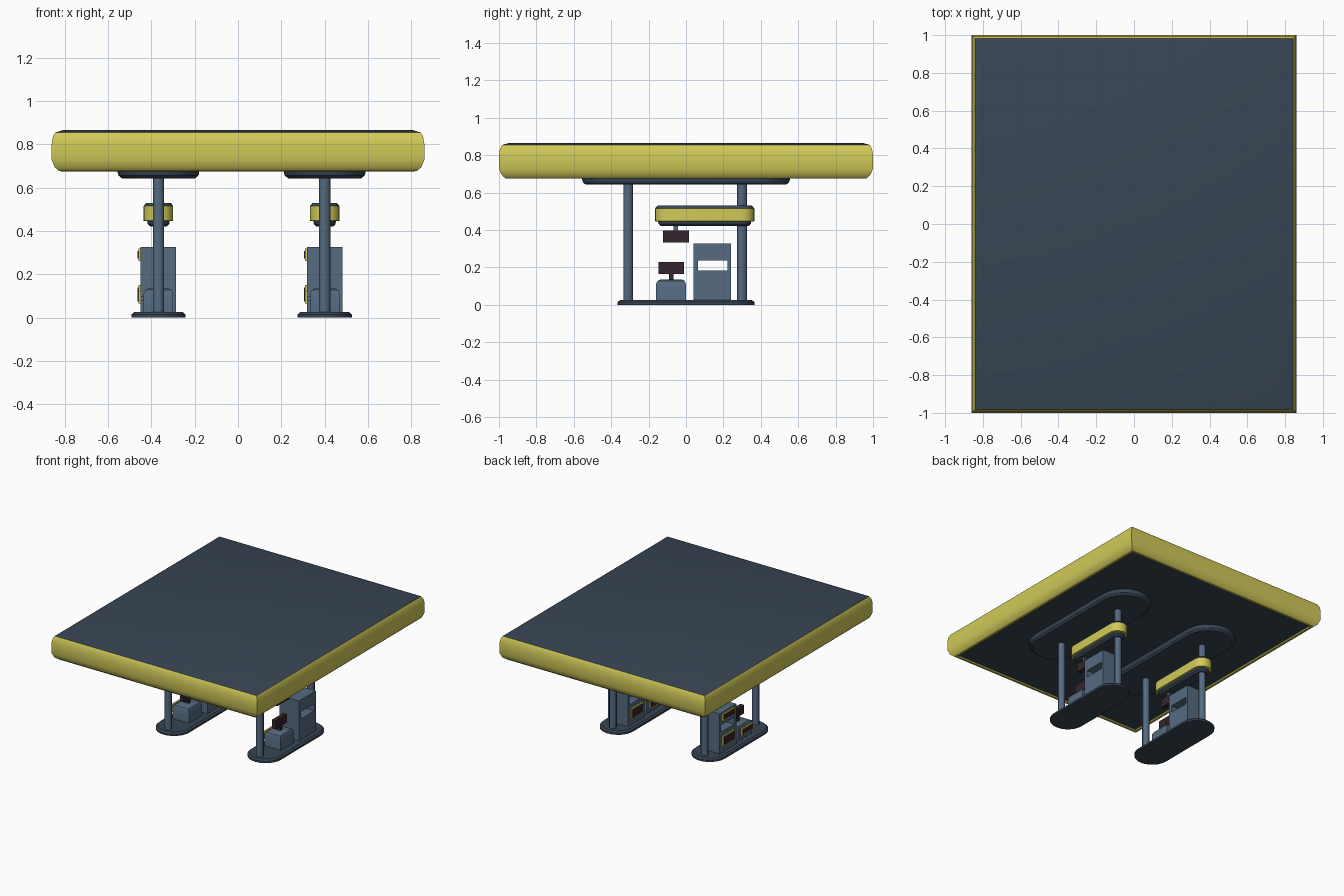
import bpy, bmesh
from math import cos, sin, pi, radians

cube = bpy.data.objects.get("Cube")
if cube:
    bpy.data.objects.remove(cube, do_unlink=True)


def material(name, rgb):
    m = bpy.data.materials.new(name)
    m.use_nodes = True
    m.diffuse_color = (*rgb, 1)
    m.node_tree.nodes["Principled BSDF"].inputs["Base Color"].default_value = (*rgb, 1)
    return m


YELLOW = material("yellow", (0.64, 0.59, 0.10))
SLATE = material("dark slate", (0.040, 0.060, 0.088))
STEEL = material("steel blue", (0.09, 0.145, 0.22))
MAROON = material("dark maroon", (0.035, 0.018, 0.025))


def finish(name, bm, mats, x=0.0):
    bmesh.ops.recalc_face_normals(bm, faces=bm.faces)
    mesh = bpy.data.meshes.new(name)
    bm.to_mesh(mesh)
    bm.free()
    for m in mats:
        mesh.materials.append(m)
    mesh.shade_smooth()
    mesh.set_sharp_from_angle(angle=radians(32))
    ob = bpy.data.objects.new(name, mesh)
    ob.location.x = x
    bpy.context.collection.objects.link(ob)
    return ob


def rect(hx, hy, cy=0.0):
    """Rectangular outline as a function of its inset."""
    return lambda d: [(sx * (hx - d), cy + sy * (hy - d))
                      for sx, sy in ((-1, -1), (1, -1), (1, 1), (-1, 1))]


def stadium(hx, hy, cy=0.0, n=12):
    """Round-ended outline as a function of its inset."""
    def points(d):
        r, straight = hx - d, hy - hx
        pts = []
        for start, side in ((0, 1), (pi, -1)):
            for i in range(n + 1):
                a = start + pi * i / n
                pts.append((r * cos(a), cy + side * straight + r * sin(a)))
        return pts
    return points


def loft(name, outline, rings, mats, x=0.0, bands=None, caps=(0, 0)):
    """Stack inset outlines (inset, z), with a material per band."""
    bm = bmesh.new()
    loops = [[bm.verts.new((*p, z)) for p in outline(d)] for d, z in rings]
    for b, (low, high) in enumerate(zip(loops, loops[1:])):
        for i in range(len(low)):
            j = (i + 1) % len(low)
            f = bm.faces.new((low[i], low[j], high[j], high[i]))
            f.material_index = bands[b] if bands else 0
    for loop, index in zip((loops[0], loops[-1]), caps):
        bm.faces.new(loop).material_index = index
    return finish(name, bm, mats, x)


def box(name, x0, x1, y0, y1, z0, z1, mat, x):
    hx, hy = (x1 - x0) / 2, (y1 - y0) / 2
    return loft(name, rect(hx, hy, (y0 + y1) / 2), [(0, z0), (0, z1)],
                [mat], x + (x0 + x1) / 2)


def slotted_cabinet(name, hx, outer, inner, x):
    """Box pierced along x by a rectangular slot."""
    bm = bmesh.new()

    def ring(px, r):
        y0, y1, z0, z1 = r
        return [bm.verts.new((px, y, z)) for y, z in ((y0, z0), (y1, z0), (y1, z1), (y0, z1))]
    a, b, c, d = ring(-hx, outer), ring(hx, outer), ring(hx, inner), ring(-hx, inner)
    for p, q in ((a, b), (b, c), (c, d), (d, a)):
        for i in range(4):
            j = (i + 1) % 4
            bm.faces.new((p[i], p[j], q[j], q[i]))
    return finish(name, bm, [STEEL], x)


def framed_panel(name, x_face, y0, y1, z0, z1, x):
    """Dark panel with a yellow rim on the island's -x side."""
    box(name + "_rim", x_face - 0.012, x_face, y0, y1, z0, z1, YELLOW, x)
    m = 0.01
    box(name + "_screen", x_face - 0.016, x_face - 0.011,
        y0 + m, y1 - m, z0 + m, z1 - m, MAROON, x)


# Roof: rounded yellow fascia with a dark deck and soffit
loft("canopy_roof", rect(0.86, 1.0),
     [(0.06, 0.682), (0.05, 0.675), (0.035, 0.676), (0.014, 0.694), (0, 0.73),
      (0, 0.80), (0.006, 0.835), (0.017, 0.854), (0.055, 0.866)],
     [YELLOW, SLATE], bands=[0, 0, 0, 0, 0, 0, 0, 1], caps=(1, 1))

# Two identical pump islands
for side, x in (("right", -0.367), ("left", 0.40)):
    loft(side + "_island_base", stadium(0.125, 0.365),
         [(0, 0), (0, 0.014), (0.012, 0.025)], [SLATE], x)
    loft(side + "_ceiling_plate", stadium(0.188, 0.555),
         [(0.02, 0.642), (0.004, 0.655), (0, 0.668), (0, 0.684)], [SLATE], x)

    # Support columns
    for end, y in (("front", -0.309), ("back", 0.30)):
        loft(f"{side}_{end}_column", stadium(0.026, 0.026, y, 6),
             [(0, 0.02), (0, 0.65)], [STEEL], x)

    # Hanging lozenge sign around the back column
    loft(side + "_hanging_sign", stadium(0.068, 0.265, 0.10),
         [(0.03, 0.42), (0.018, 0.432), (0.016, 0.445), (0, 0.447),
          (0, 0.515), (0.012, 0.53)],
         [YELLOW, SLATE], x, bands=[1, 1, 0, 0, 1], caps=(1, 1))

    # Tall cabinet with a slot, and the low cabinet
    slotted_cabinet(side + "_tall_cabinet", 0.082,
                    (0.04, 0.24, 0.02, 0.327), (0.065, 0.222, 0.183, 0.236), x)
    loft(side + "_low_cabinet", rect(0.068, 0.08, -0.08),
         [(0, 0.02), (0, 0.112), (0.008, 0.128), (0.022, 0.135)], [STEEL], x)

    # Panels on the service side
    framed_panel(side + "_upper_panel", -0.08, 0.07, 0.21, 0.262, 0.318, x)
    framed_panel(side + "_lower_panel", -0.08, 0.07, 0.21, 0.07, 0.15, x)
    box(side + "_low_cabinet_mount", -0.082, -0.06, -0.13, -0.03, 0.08, 0.10, STEEL, x)
    framed_panel(side + "_low_cabinet_panel", -0.08, -0.145, -0.015, 0.065, 0.12, x)

    # Standing and hanging display boards with their stems
    box(side + "_standing_board", -0.015, 0.015, -0.146, -0.01, 0.165, 0.23, MAROON, x)
    box(side + "_standing_stem", -0.018, 0.018, -0.09, -0.068, 0.13, 0.20, MAROON, x)
    box(side + "_hanging_board", -0.015, 0.015, -0.124, 0.015, 0.332, 0.397, MAROON, x)
    box(side + "_hanging_stem", -0.012, 0.012, -0.066, -0.044, 0.37, 0.425, STEEL, x)
